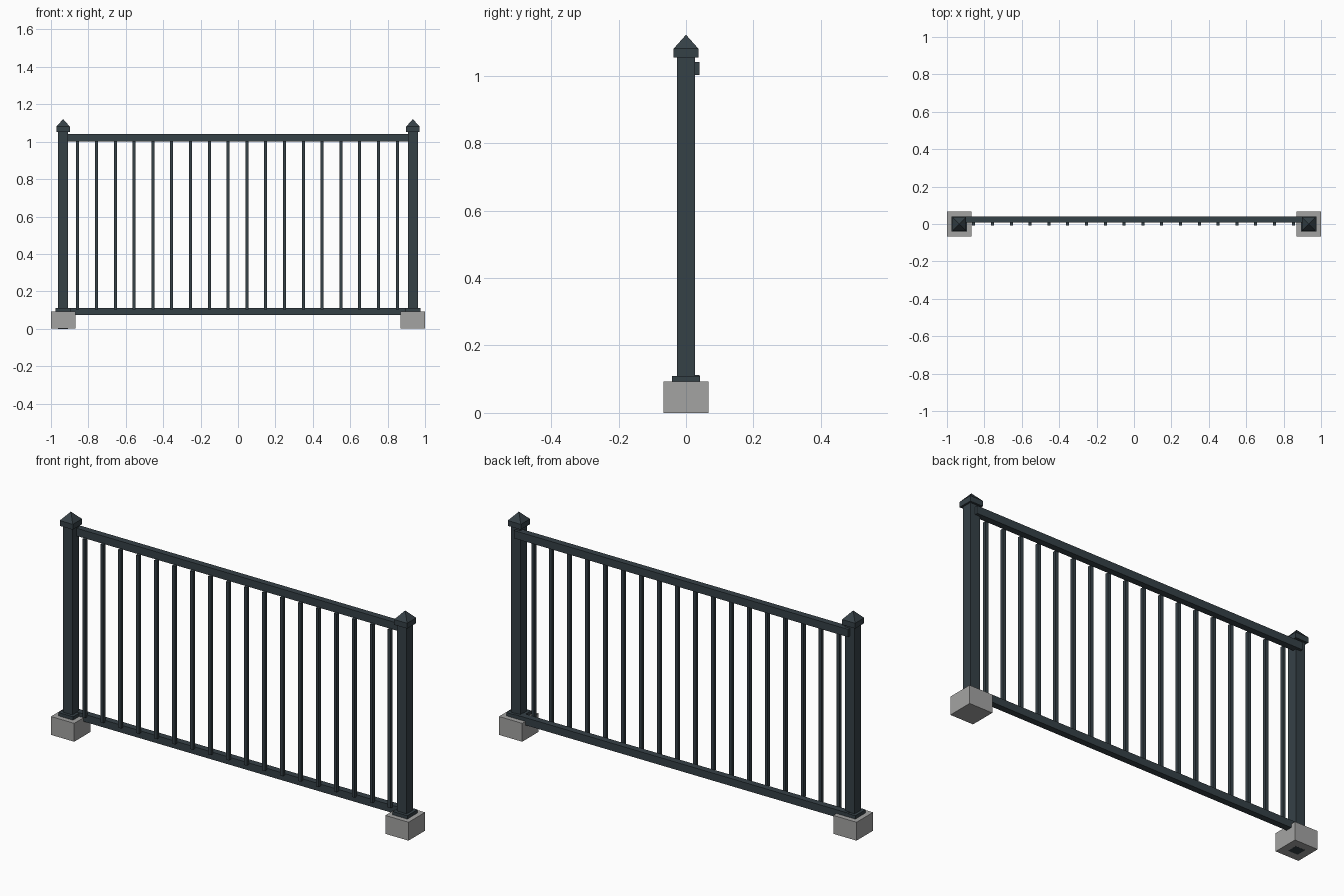
import bpy
import bmesh

old = bpy.data.objects.get("Cube")
if old:
    bpy.data.objects.remove(old, do_unlink=True)


def make_material(name, rgb):
    mat = bpy.data.materials.new(name)
    mat.use_nodes = True
    color = (*rgb, 1.0)
    mat.diffuse_color = color
    mat.node_tree.nodes["Principled BSDF"].inputs["Base Color"].default_value = color
    return mat


slate = make_material("dark slate metal", (0.036, 0.052, 0.062))
concrete = make_material("grey concrete", (0.37, 0.37, 0.365))


def finish(name, bm, mat):
    bmesh.ops.recalc_face_normals(bm, faces=bm.faces)
    mesh = bpy.data.meshes.new(name)
    bm.to_mesh(mesh)
    bm.free()
    mesh.materials.append(mat)
    obj = bpy.data.objects.new(name, mesh)
    bpy.context.collection.objects.link(obj)
    return obj


def box(name, x, y, z, mat):
    """Box from (low, high) pairs along each axis."""
    bm = bmesh.new()
    bmesh.ops.create_cube(bm, size=1.0)
    for v in bm.verts:
        v.co = [pair[1] if c > 0 else pair[0] for c, pair in zip(v.co, (x, y, z))]
    return finish(name, bm, mat)


def centred_box(name, x, half_x, half_y, z, mat):
    return box(name, (x - half_x, x + half_x), (-half_y, half_y), z, mat)


def post_cap(name, x, half, bottom, eave, tip):
    """Square collar topped by a pyramid."""
    bm = bmesh.new()
    corners = [(-half, -half), (half, -half), (half, half), (-half, half)]
    low = [bm.verts.new((x + a, b, bottom)) for a, b in corners]
    high = [bm.verts.new((x + a, b, eave)) for a, b in corners]
    apex = bm.verts.new((x, 0, tip))
    bm.faces.new(low)
    for i in range(4):
        j = (i + 1) % 4
        bm.faces.new((low[i], low[j], high[j], high[i]))
        bm.faces.new((high[i], high[j], apex))
    return finish(name, bm, slate)


POST_X = 0.935

# Posts with footing, base plate and cap; only the right post shows under its footing
for side, x, post_bottom in (("right", -POST_X, -0.0004), ("left", POST_X, 0.02)):
    centred_box(f"{side}_footing", x, 0.065, 0.066, (0, 0.093), concrete)
    centred_box(f"{side}_base_plate", x, 0.041, 0.041, (0.09, 0.11), slate)
    centred_box(f"{side}_post", x, 0.027, 0.026, (post_bottom, 1.06), slate)
    post_cap(f"{side}_post_cap", x, 0.0365, 1.053, 1.08, 1.121)

# Rails fixed along the back of the posts
for name, z in (("bottom_rail", (0.074, 0.112)), ("top_rail", (1.002, 1.041))):
    box(name, (-POST_X, POST_X), (0.008, 0.0405), z, slate)

# Evenly spaced balusters between the rails, just meeting their front edges
COUNT, FIRST, STEP = 18, -0.857, 0.1005
for i in range(COUNT):
    centred_box(f"baluster_{i + 1}", FIRST + i * STEP, 0.008, 0.0085, (0.104, 1.005), slate)
